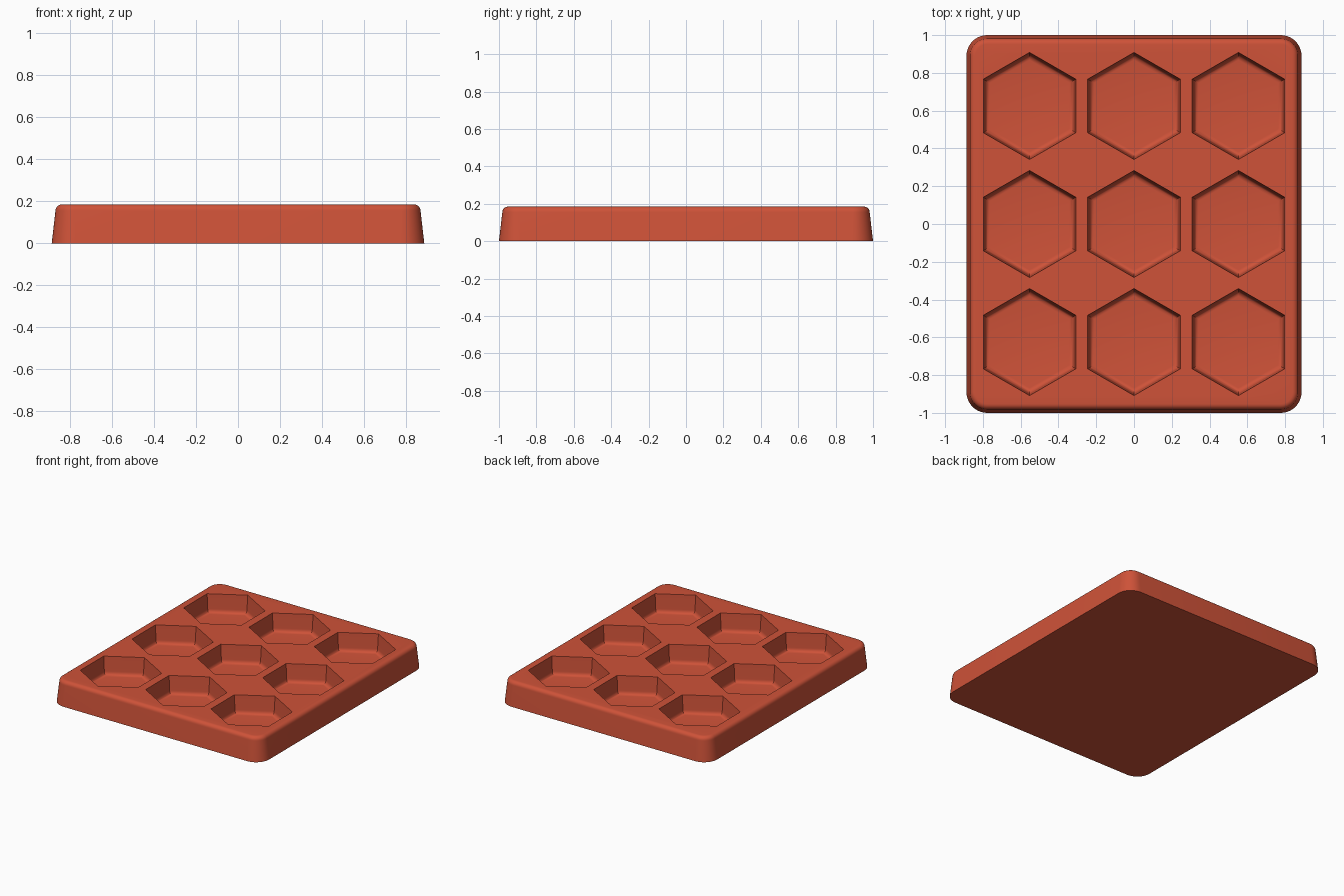
import bpy, bmesh, math

cube = bpy.data.objects.get("Cube")
if cube:
    bpy.data.objects.remove(cube, do_unlink=True)

HALF_X, HALF_Y, HEIGHT = 0.887, 1.0, 0.185
CORNER, DRAFT, FILLET = 0.11, 0.018, 0.03
POCKET_R, FLOOR_Z, PITCH_X, PITCH_Y = 0.283, 0.045, 0.553, 0.625

red = bpy.data.materials.new("brick red")
red.use_nodes = True
colour = (0.62, 0.085, 0.04, 1)
red.diffuse_color = colour
red.node_tree.nodes["Principled BSDF"].inputs["Base Color"].default_value = colour


def rounded_rect(inset, z, steps=10):
    """Points of a rounded rectangle pulled in by inset at height z."""
    r = CORNER - inset
    points = []
    for quarter, (sx, sy) in enumerate([(1, 1), (-1, 1), (-1, -1), (1, -1)]):
        for i in range(steps + 1):
            a = math.pi / 2 * (quarter + i / steps)
            points.append((sx * (HALF_X - CORNER) + r * math.cos(a),
                           sy * (HALF_Y - CORNER) + r * math.sin(a), z))
    return points


def hexagon(cx, cy, r, z):
    return [(cx + r * math.cos(math.radians(30 + 60 * i)),
             cy + r * math.sin(math.radians(30 + 60 * i)), z) for i in range(6)]


def loft(bm, loops):
    """Skin stacked loops, bottom first, and cap both ends."""
    rings = [[bm.verts.new(p) for p in loop] for loop in loops]
    for low, high in zip(rings, rings[1:]):
        for i in range(len(low)):
            j = (i + 1) % len(low)
            bm.faces.new((low[i], low[j], high[j], high[i]))
    bm.faces.new(rings[0][::-1])
    bm.faces.new(rings[-1])


def make_object(name, bm):
    mesh = bpy.data.meshes.new(name)
    bm.to_mesh(mesh)
    bm.free()
    obj = bpy.data.objects.new(name, mesh)
    bpy.context.collection.objects.link(obj)
    mesh.materials.append(red)
    return obj


# quarter-circle steps shared by the rim and the pocket floors
arc = [math.pi / 2 * i / 6 for i in range(7)]

# tray body: drafted wall, then rounded top rim
bm = bmesh.new()
loft(bm, [rounded_rect(0, 0)] +
     [rounded_rect(DRAFT + FILLET * (1 - math.cos(a)),
                   HEIGHT - FILLET + FILLET * math.sin(a)) for a in arc])
tray = make_object("tray", bm)

# pocket cutters: hexagonal wells with a filleted floor
bm = bmesh.new()
wall_r = POCKET_R - 0.01
for col in (-1, 0, 1):
    for row in (-1, 0, 1):
        cx, cy = col * PITCH_X, row * PITCH_Y
        loops = [hexagon(cx, cy, wall_r - FILLET * (1 - math.sin(a)),
                         FLOOR_Z + FILLET * (1 - math.cos(a))) for a in arc]
        loops.append(hexagon(cx, cy, POCKET_R, HEIGHT))
        loops.append(hexagon(cx, cy, POCKET_R, HEIGHT + 0.05))
        loft(bm, loops)
cutter = make_object("pocket_cutter", bm)

# cut the pockets and discard the cutter
cut = tray.modifiers.new("pockets", "BOOLEAN")
cut.operation = "DIFFERENCE"
cut.solver = "EXACT"
cut.object = cutter
bpy.context.view_layer.objects.active = tray
tray.select_set(True)
bpy.ops.object.modifier_apply(modifier=cut.name)
bpy.data.objects.remove(cutter, do_unlink=True)

bpy.ops.object.shade_smooth_by_angle(angle=math.radians(35))
